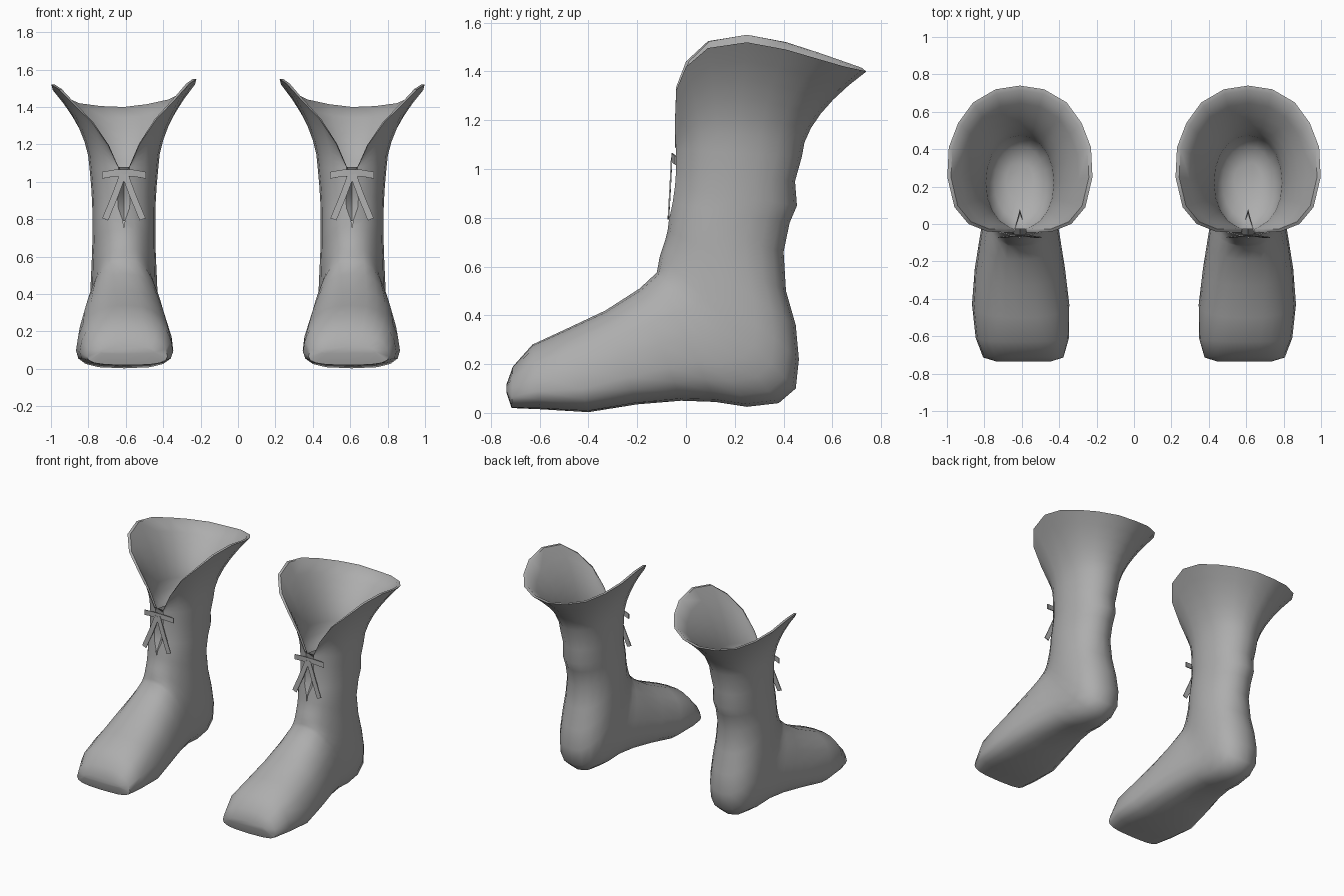
import bpy, bmesh, math
from mathutils import Vector

cube = bpy.data.objects.get("Cube")
if cube:
    bpy.data.objects.remove(cube, do_unlink=True)

leather = bpy.data.materials.new("grey leather")
leather.use_nodes = True
GREY = (0.42, 0.42, 0.42, 1)
leather.diffuse_color = GREY
leather.node_tree.nodes["Principled BSDF"].inputs["Base Color"].default_value = GREY

HALF = 10            # ring segments from front seam to back seam
FLARE = 6            # rings between shaft and rim
SLIT = 13            # first ring that is split at the front

# Fan of rings: front y, z / back y, z / half width / squareness / slit half gap
RINGS = [
    (-.735, .12, -.735, .08, .14, .7, 0), (-.71, .19, -.715, .02, .205, .68, 0),
    (-.63, .28, -.60, .015, .24, .7, 0), (-.50, .34, -.40, .003, .25, .7, 0),
    (-.33, .42, -.20, .035, .235, .74, 0), (-.19, .51, -.02, .05, .212, .78, 0),
    (-.12, .575, .12, .045, .195, .82, 0), (-.115, .60, .25, .025, .185, .85, 0),
    (-.11, .63, .38, .04, .18, .85, 0), (-.105, .65, .45, .10, .18, .85, 0),
    (-.095, .68, .463, .22, .178, .85, 0), (-.085, .71, .45, .36, .174, .9, 0),
    (-.075, .75, .41, .50, .17, .9, 0), (-.07, .79, .40, .66, .168, .95, .005),
    (-.055, .86, .425, .78, .168, .95, .03), (-.045, .93, .455, .85, .17, .95, .035),
    (-.04, 1.0, .447, .95, .175, .95, .03), (-.04, 1.08, .475, 1.05, .183, .95, .03),
]
# Rim of the flared cuff, front slit to back
RIM = [(.035, -.045, 1.09), (.085, -.045, 1.2), (.175, -.04, 1.33), (.275, 0, 1.43),
       (.35, .09, 1.51), (.388, .25, 1.535), (.38, .41, 1.505), (.33, .54, 1.465),
       (.25, .65, 1.43), (.13, .72, 1.41), (0, .74, 1.40)]


def power(v, e):
    return math.copysign(abs(v) ** e, v)


def ring_points(fy, fz, by, bz, w, e, gap):
    front, back = Vector((0, fy, fz)), Vector((0, by, bz))
    mid, arm = (front + back) / 2, (front - back) / 2
    pts = []
    for i in range(2 * HALF + 1):
        t = math.pi * i / HALF
        p = mid + arm * power(math.cos(t), e)
        # boxy foot sections are wider towards the sole
        p.x = w * power(math.sin(t), e) * (1 - (.95 - e) * math.cos(t))
        # toes lean to the inner side
        p.x += .05 * min(0, p.y + .35)
        pts.append(p)
    if gap:
        pts[0].x, pts[-1].x = gap, -gap
    return pts


def rim_points():
    outer = [Vector(p) for p in RIM]
    inner = [Vector((-x, y, z)) for x, y, z in reversed(RIM[:-1])]
    for p in outer + inner:
        p.z -= .04 * p.x        # inner side stands slightly higher
    return outer + inner


def cuff_rings(base, rim):
    rings = []
    for k in range(1, FLARE + 1):
        s = k / FLARE
        ring = []
        for a, b in zip(base, rim):
            p = a.lerp(b, s ** 1.8)
            p.z = a.z + (b.z - a.z) * s
            ring.append(p)
        rings.append(ring)
    return rings


def shrink(ring, f, drop=0):
    axis = Vector((0, .24, 0))
    return [Vector((p.x * f, axis.y + (p.y - axis.y) * f, p.z - drop)) for p in ring]


def finish(bm, name):
    mesh = bpy.data.meshes.new(name)
    bm.to_mesh(mesh)
    bm.free()
    ob = bpy.data.objects.new(name, mesh)
    bpy.context.collection.objects.link(ob)
    mesh.materials.append(leather)
    bpy.ops.object.select_all(action='DESELECT')
    ob.select_set(True)
    bpy.context.view_layer.objects.active = ob
    bpy.ops.object.shade_smooth_by_angle(angle=math.radians(50))
    return ob


def boot(name, side):
    rings = [ring_points(*r) for r in RINGS]
    base = rings[-1]
    cuff = cuff_rings(base, rim_points())
    # Lining runs back down inside the cuff to a rounded floor
    lining = [shrink(r, .95) for r in reversed([base] + cuff)]
    bowl = [shrink(base, .75, .05), shrink(base, .4, .09)]
    bm = bmesh.new()

    def vert(p):
        return bm.verts.new((side * (.61 + p.x), p.y, p.z))

    grid = [[vert(p) for p in r] for r in rings + cuff + lining + bowl]
    for a, b in zip(grid, grid[1:]):
        for i in range(2 * HALF):
            bm.faces.new((a[i], a[i + 1], b[i + 1], b[i]))
    bm.faces.new(grid[0][-2::-1])        # toe cap
    bm.faces.new(grid[-1])               # floor centre
    # Close the floor at the front seam
    for a, b in zip(grid[-3:], grid[-2:]):
        bm.faces.new((a[-1], a[0], b[0], b[-1]))
    # Groove behind the laces, deeper towards the top
    slit = grid[SLIT:len(RINGS)]
    deep = [vert(Vector((0, RINGS[SLIT + k][0] + .03 * k, RINGS[SLIT + k][1])))
            for k in range(len(slit))]
    for k in range(len(slit) - 1):
        a, b, g, h = slit[k], slit[k + 1], deep[k], deep[k + 1]
        bm.faces.new((g, a[0], b[0], h))
        bm.faces.new((a[-1], g, h, b[-1]))
    bmesh.ops.remove_doubles(bm, verts=bm.verts, dist=.0005)
    if side < 0:
        bmesh.ops.reverse_faces(bm, faces=bm.faces)
    finish(bm, name)


def strip(bm, side, path, width):
    # Flat lace following a path, widened across it in the front plane
    pts = [Vector(p) for p in path]
    across = (pts[-1] - pts[0]).cross(Vector((0, 1, 0))).normalized() * width / 2
    rows = []
    for p in pts:
        rows.append([bm.verts.new((side * (.61 + q.x), q.y, q.z))
                     for q in (p - across, p + across)])
    for a, b in zip(rows, rows[1:]):
        bm.faces.new((a[0], a[1], b[1], b[0]))


def laces(name, side):
    bm = bmesh.new()
    # Tied bar across the slit
    strip(bm, side, [(-.118, -.045, 1.035), (-.05, -.06, 1.047),
                     (.05, -.06, 1.047), (.118, -.045, 1.035)], .036)
    # Hanging tails
    for s in (-1, 1):
        strip(bm, side, [(s * .005, -.062, 1.04), (s * .05, -.068, .92),
                         (s * .1, -.075, .80)], .034)
    # Give the flat strips a little thickness
    bmesh.ops.recalc_face_normals(bm, faces=bm.faces)
    bmesh.ops.solidify(bm, geom=bm.faces[:], thickness=.006)
    finish(bm, name)


for label, side in (("left", 1), ("right", -1)):
    boot(label + "_boot", side)
    laces(label + "_laces", side)
